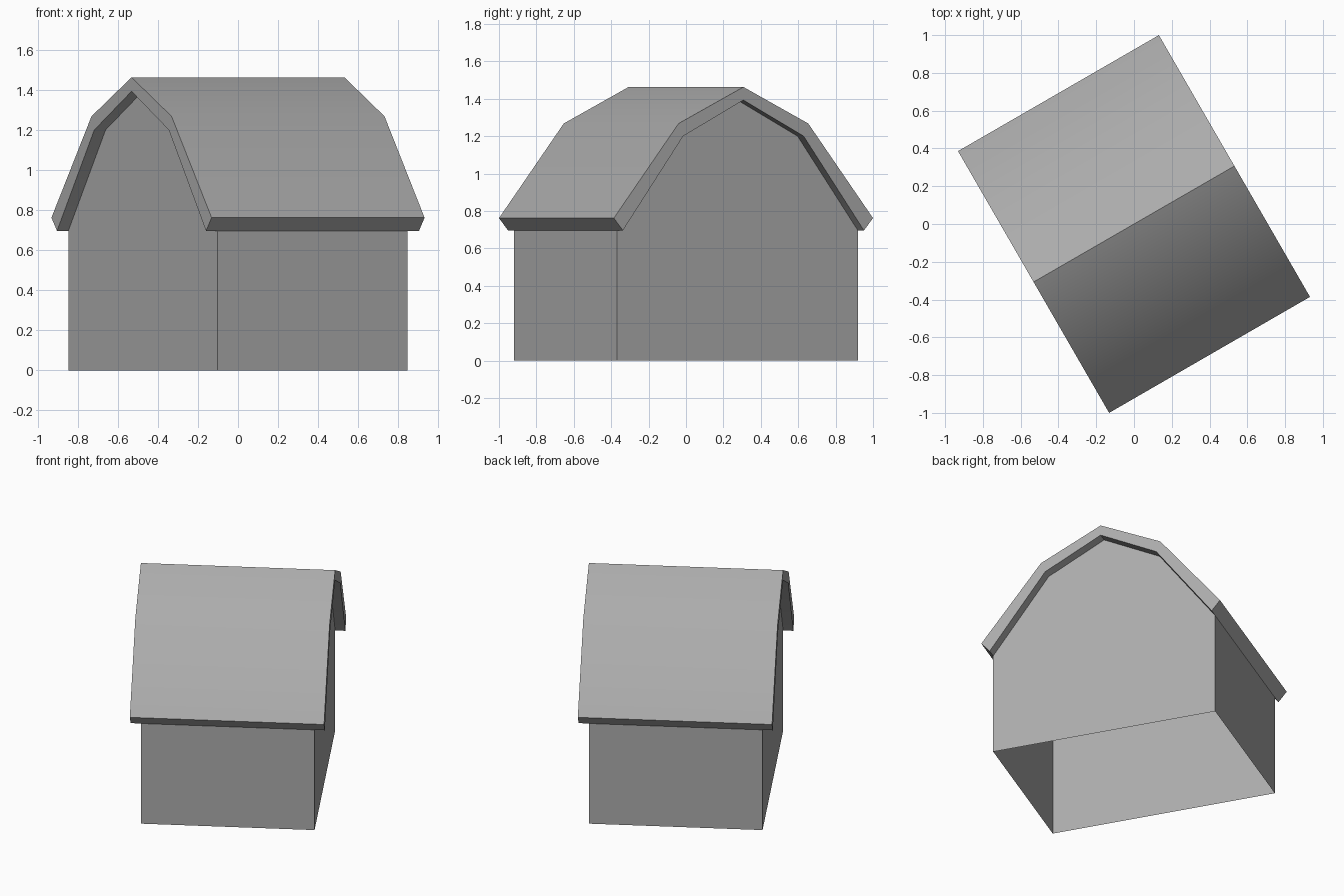
import bpy
import bmesh
import math

cube = bpy.data.objects.get("Cube")
if cube:
    bpy.data.objects.remove(cube, do_unlink=True)

TURN = math.radians(30)

grey = bpy.data.materials.new("plain grey")
grey.use_nodes = True
colour = (0.41, 0.41, 0.41, 1)
grey.diffuse_color = colour
grey.node_tree.nodes["Principled BSDF"].inputs["Base Color"].default_value = colour


def extrude_profile(name, profile, half_length, upright_only=False):
    """Closed (y, z) outline extruded along the ridge, then turned in plan."""
    bm = bmesh.new()
    start = bm.faces.new([bm.verts.new((-half_length, y, z)) for y, z in profile])
    result = bmesh.ops.extrude_face_region(bm, geom=[start], use_keep_orig=True)
    moved = [v for v in result["geom"] if isinstance(v, bmesh.types.BMVert)]
    bmesh.ops.translate(bm, verts=moved, vec=(2 * half_length, 0, 0))
    bmesh.ops.recalc_face_normals(bm, faces=bm.faces)
    if upright_only:
        bm.normal_update()
        sloped = [f for f in bm.faces if abs(f.normal.z) > 0.1]
        bmesh.ops.delete(bm, geom=sloped, context="FACES")
    mesh = bpy.data.meshes.new(name)
    bm.to_mesh(mesh)
    bm.free()
    mesh.materials.append(grey)
    obj = bpy.data.objects.new(name, mesh)
    obj.rotation_euler.z = TURN
    bpy.context.collection.objects.link(obj)
    bpy.ops.object.select_all(action="DESELECT")
    obj.select_set(True)
    bpy.context.view_layer.objects.active = obj
    bpy.ops.object.shade_smooth_by_angle(angle=math.radians(30))


def mirrored(half):
    """Complete a ridge-to-eave line across the ridge."""
    return [(-y, z) for y, z in reversed(half[1:])] + half


# Gambrel lines from ridge to knee to eave
outer = mirrored([(0, 1.463), (0.4, 1.268), (0.8, 0.762)])
inner = mirrored([(0, 1.393), (0.372, 1.2), (0.744, 0.696)])

# Thick roof shell with overhanging gable ends
extrude_profile("gambrel_roof", outer + inner[::-1], 0.614)

# Hollow walls, open below and closed above by the roof
extrude_profile("barn_walls", [(-0.744, 0)] + inner + [(0.744, 0)], 0.549,
                upright_only=True)
